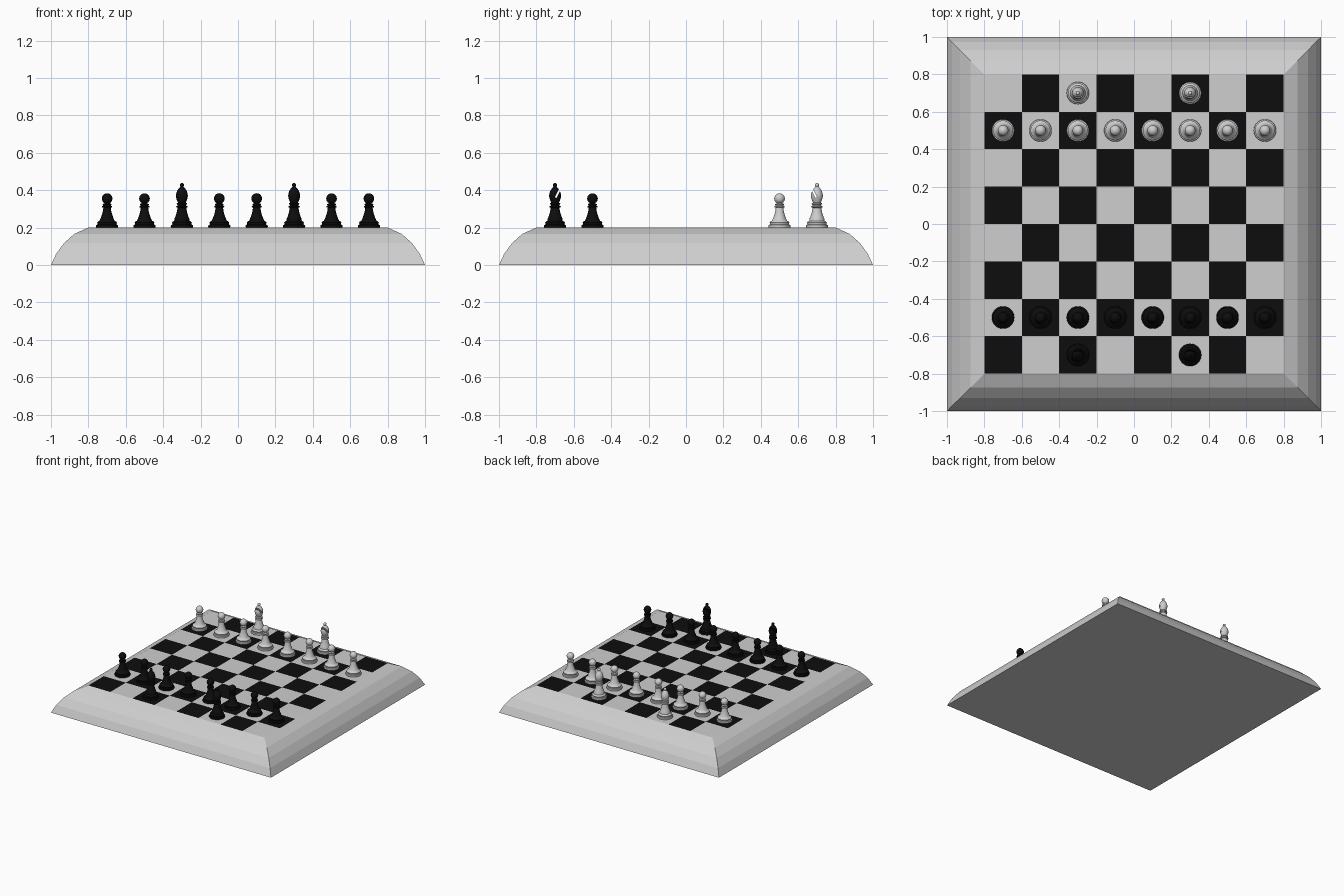
import bpy, bmesh, math
from mathutils import Matrix

if "Cube" in bpy.data.objects:
    bpy.data.objects.remove(bpy.data.objects["Cube"])


def material(name, v):
    m = bpy.data.materials.new(name)
    m.diffuse_color = (v, v, v, 1)
    m.use_nodes = True
    m.node_tree.nodes["Principled BSDF"].inputs["Base Color"].default_value = m.diffuse_color
    return m


light = material("light_grey", 0.62)
dark = material("near_black", 0.004)


def add_object(name, mesh, loc=(0, 0, 0), turn=0.0):
    ob = bpy.data.objects.new(name, mesh)
    ob.location = loc
    ob.rotation_euler.z = turn
    bpy.context.collection.objects.link(ob)
    return ob


# Board: mitred square rings lofted up a curved edge, topped by 8 x 8 squares
def build_board():
    bm = bmesh.new()
    edge = [(1, 0), (0.972, 0.06), (0.93, 0.117), (0.875, 0.166), (0.8, 0.2)]
    rings = [[bm.verts.new((sx * r, sy * r, z))
              for sx, sy in ((-1, -1), (1, -1), (1, 1), (-1, 1))] for r, z in edge]
    for a, b in zip(rings, rings[1:]):
        for i in range(4):
            j = (i + 1) % 4
            bm.faces.new((a[i], a[j], b[j], b[i]))
    bm.faces.new(rings[0][::-1])
    grid = [[bm.verts.new((-0.8 + 0.2 * i, -0.8 + 0.2 * j, 0.2)) for j in range(9)]
            for i in range(9)]
    for i in range(8):
        for j in range(8):
            f = bm.faces.new((grid[i][j], grid[i + 1][j], grid[i + 1][j + 1], grid[i][j + 1]))
            f.material_index = 1 if (i + j) % 2 == 0 else 0
    me = bpy.data.meshes.new("board")
    bm.to_mesh(me)
    bm.free()
    me.materials.append(light)
    me.materials.append(dark)
    add_object("board", me)


# Turned shape: (radius, height) profile, first and last points on the axis
def lathe(name, profile, sides=32):
    bm = bmesh.new()
    rings = []
    for r, z in profile:
        if r == 0:
            rings.append([bm.verts.new((0, 0, z))])
        else:
            rings.append([bm.verts.new((r * math.cos(2 * math.pi * k / sides),
                                        r * math.sin(2 * math.pi * k / sides), z))
                          for k in range(sides)])
    for a, b in zip(rings, rings[1:]):
        for k in range(sides):
            n = (k + 1) % sides
            if len(a) == 1:
                bm.faces.new((a[0], b[n], b[k]))
            elif len(b) == 1:
                bm.faces.new((a[k], a[n], b[0]))
            else:
                bm.faces.new((a[k], a[n], b[n], b[k]))
    me = bpy.data.meshes.new(name)
    bm.to_mesh(me)
    bm.free()
    return me


# Points of a ball from its neck up to its pole
def ball(r, z, start, steps):
    pts = []
    for k in range(steps):
        a = math.radians(start + (90 - start) * k / steps)
        pts.append((r * math.cos(a), z + r * math.sin(a)))
    return pts + [(0, z + r)]


foot = [(0, 0), (0.058, 0), (0.06, 0.006), (0.058, 0.013), (0.051, 0.016),
        (0.051, 0.021), (0.053, 0.026), (0.049, 0.032), (0.041, 0.036)]
pawn_mesh = lathe("pawn", foot + [
    (0.036, 0.046), (0.029, 0.064), (0.023, 0.085), (0.020, 0.106),
    (0.027, 0.109), (0.028, 0.113), (0.021, 0.117), (0.021, 0.120),
    (0.024, 0.123), (0.023, 0.126), (0.016, 0.129)] + ball(0.0285, 0.155, -60, 10))
bishop_mesh = lathe("bishop", foot + [
    (0.040, 0.046), (0.034, 0.060), (0.028, 0.080), (0.023, 0.105),
    (0.030, 0.109), (0.031, 0.113), (0.023, 0.117), (0.023, 0.122),
    (0.028, 0.125), (0.028, 0.129), (0.021, 0.133), (0.025, 0.143), (0.030, 0.156),
    (0.032, 0.170), (0.030, 0.184), (0.025, 0.197), (0.018, 0.208),
    (0.010, 0.217)] + ball(0.0115, 0.2265, -45, 7))

# Slanted slot cut into the bishop's head, opening toward +y
bm = bmesh.new()
bmesh.ops.create_cube(bm, size=1, matrix=Matrix.Translation((0, 0.003, 0.160))
                      @ Matrix.Rotation(math.radians(-27), 4, 'X')
                      @ Matrix.Translation((0, 0, 0.04))
                      @ Matrix.Diagonal((0.1, 0.010, 0.08, 1)))
slot_mesh = bpy.data.meshes.new("slot_cutter")
bm.to_mesh(slot_mesh)
bm.free()
blank, cutter = add_object("bishop_blank", bishop_mesh), add_object("slot_cutter", slot_mesh)
cutter.hide_render = True
mod = blank.modifiers.new("slot", 'BOOLEAN')
mod.operation, mod.solver, mod.object = 'DIFFERENCE', 'EXACT', cutter
bpy.context.view_layer.update()
bishop_mesh = bpy.data.meshes.new_from_object(
    blank.evaluated_get(bpy.context.evaluated_depsgraph_get()))
bpy.data.objects.remove(blank)
bpy.data.objects.remove(cutter)

# Smooth shading with sharp creases
for me in (pawn_mesh, bishop_mesh):
    me.shade_smooth()
    me.set_sharp_from_angle(angle=math.radians(40))

build_board()

# Both sides: eight pawns and two bishops each, facing the centre
for side, mat, sign, turn in (("dark", dark, -1, 0), ("light", light, 1, math.pi)):
    pawn, bishop = pawn_mesh.copy(), bishop_mesh.copy()
    for me in (pawn, bishop):
        me.materials.clear()
        me.materials.append(mat)
    for i in range(8):
        add_object(f"{side}_pawn_{i + 1}", pawn, (-0.7 + 0.2 * i, 0.5 * sign, 0.2), turn)
    for i, x in enumerate((-0.3, 0.3)):
        add_object(f"{side}_bishop_{i + 1}", bishop, (x, 0.7 * sign, 0.2), turn)
